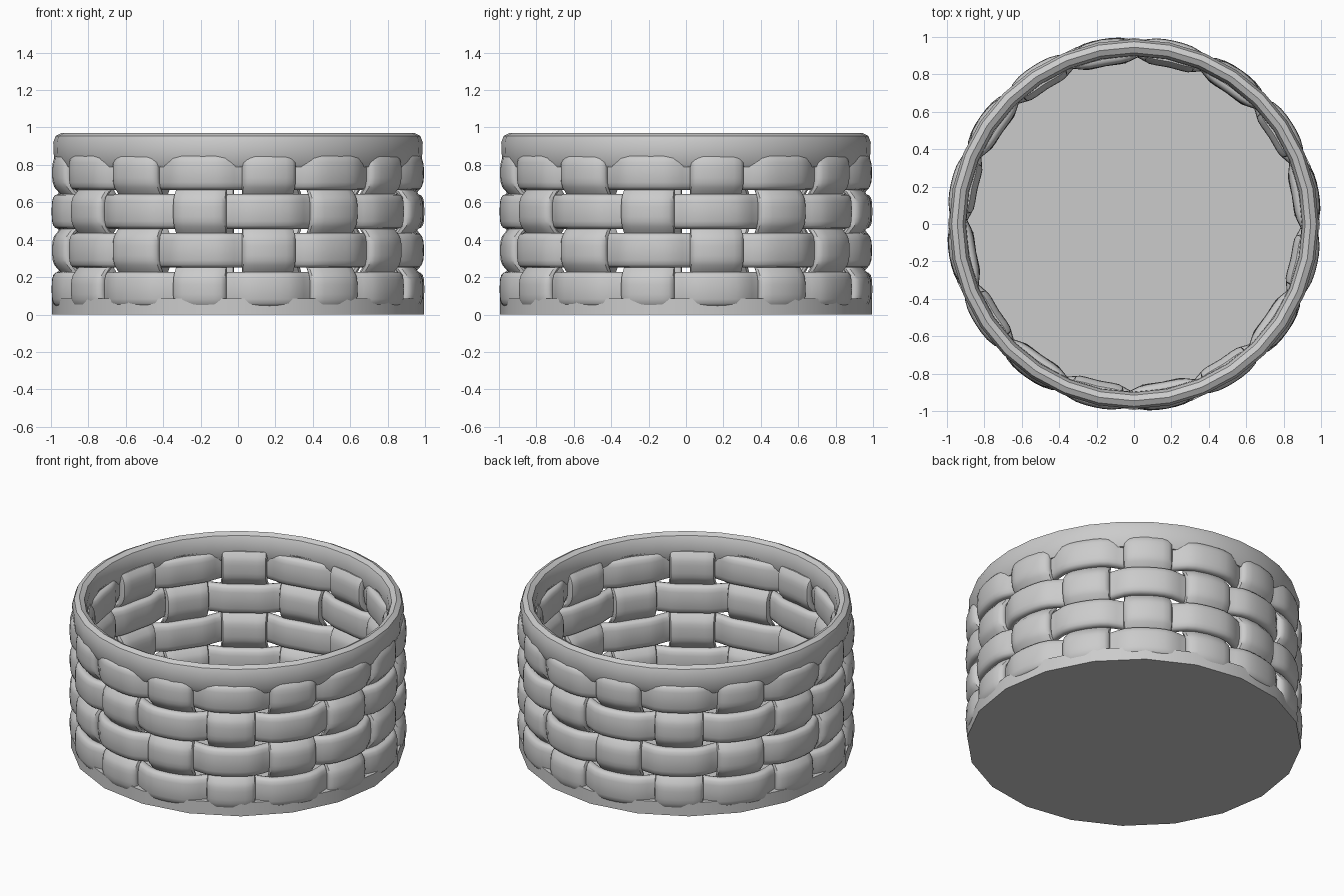
import bpy, bmesh
from math import cos, sin, pi, radians, tanh

STAKES = 16
TURN = radians(-1.2)          # slight twist of the whole weave
MID, SWING = 0.93, 0.034      # weave radius and in/out swing
THICK = 0.078
ROWS = [0.135 + 0.208 * i for i in range(4)]
STEP = ROWS[1] - ROWS[0]

old = bpy.data.objects.get("Cube")
if old:
    bpy.data.objects.remove(old, do_unlink=True)

mat = bpy.data.materials.new("plain grey")
mat.use_nodes = True
mat.diffuse_color = (0.6, 0.6, 0.6, 1)
mat.node_tree.nodes["Principled BSDF"].inputs["Base Color"].default_value = (0.6, 0.6, 0.6, 1)


def strap_section(width, thick, n=16):
    """Puffy rounded cross-section as (across, outward) pairs."""
    def soft(v, p):
        return abs(v) ** p * (1 if v >= 0 else -1)
    return [(width / 2 * soft(cos(2 * pi * k / n), 0.6),
             thick / 2 * soft(sin(2 * pi * k / n), 0.75)) for k in range(n)]


def loft(name, rings, closed=False, angle=40):
    """Skin a list of equal point rings into one object."""
    bm = bmesh.new()
    loops = [[bm.verts.new(p) for p in ring] for ring in rings]
    n = len(loops[0])
    pairs = list(zip(loops, loops[1:]))
    if closed:
        pairs.append((loops[-1], loops[0]))
    else:
        bm.faces.new(loops[0])
        bm.faces.new(loops[-1])
    for a, b in pairs:
        for k in range(n):
            j = (k + 1) % n
            bm.faces.new((a[k], a[j], b[j], b[k]))
    bmesh.ops.recalc_face_normals(bm, faces=bm.faces)
    mesh = bpy.data.meshes.new(name)
    bm.to_mesh(mesh)
    bm.free()
    obj = bpy.data.objects.new(name, mesh)
    bpy.context.collection.objects.link(obj)
    mesh.materials.append(mat)
    bpy.ops.object.select_all(action='DESELECT')
    obj.select_set(True)
    bpy.context.view_layer.objects.active = obj
    bpy.ops.object.shade_smooth_by_angle(angle=radians(angle))
    return obj


def polar(r, a, z):
    return (r * cos(a), r * sin(a), z)


def wave(t):
    """Flattened cosine: lingers inside and outside, crosses quickly."""
    return tanh(1.8 * cos(t)) / tanh(1.8)


def stake_angle(k):
    return -pi / 2 + TURN + (k - 0.5) * 2 * pi / STAKES


# Horizontal bands weaving round the stakes
section = strap_section(0.185, THICK)
for i, z in enumerate(ROWS):
    side = 1 if i % 2 else -1
    rings = []
    for s in range(STAKES * 8):
        k = s / 8
        r = MID + side * SWING * wave(pi * k)
        rings.append([polar(r + o, stake_angle(k), z + w) for w, o in section])
    loft(f"woven_band_{i + 1}", rings, closed=True)

# Upright stakes, alternately outside and inside of each band
section = strap_section(0.285, THICK)
low, high = 0.03, 0.86
for k in range(STAKES):
    a = stake_angle(k)
    side = 1 if k % 2 == 0 else -1
    rings = []
    for s in range(33):
        z = low + (high - low) * s / 32
        r = MID + side * SWING * wave(pi * (z - ROWS[0]) / STEP)
        rings.append([polar(r + o - w * w * 0.4, a + w / MID, z) for w, o in section])
    loft(f"upright_stake_{k + 1}", rings)

# Rounded rim
profile = [(0.915, 0.79), (0.965, 0.79), (0.984, 0.83), (0.988, 0.92),
           (0.975, 0.955), (0.945, 0.97), (0.915, 0.955), (0.9, 0.92), (0.897, 0.83)]
sides = 32
loft("rim", [[polar(r, 2 * pi * s / sides, z) for r, z in profile]
             for s in range(sides)], closed=True)

# Solid base disc
sides = 20
loft("base", [[polar(0.995, 2 * pi * s / sides, z) for s in range(sides)]
              for z in (0, 0.085)], angle=30)
